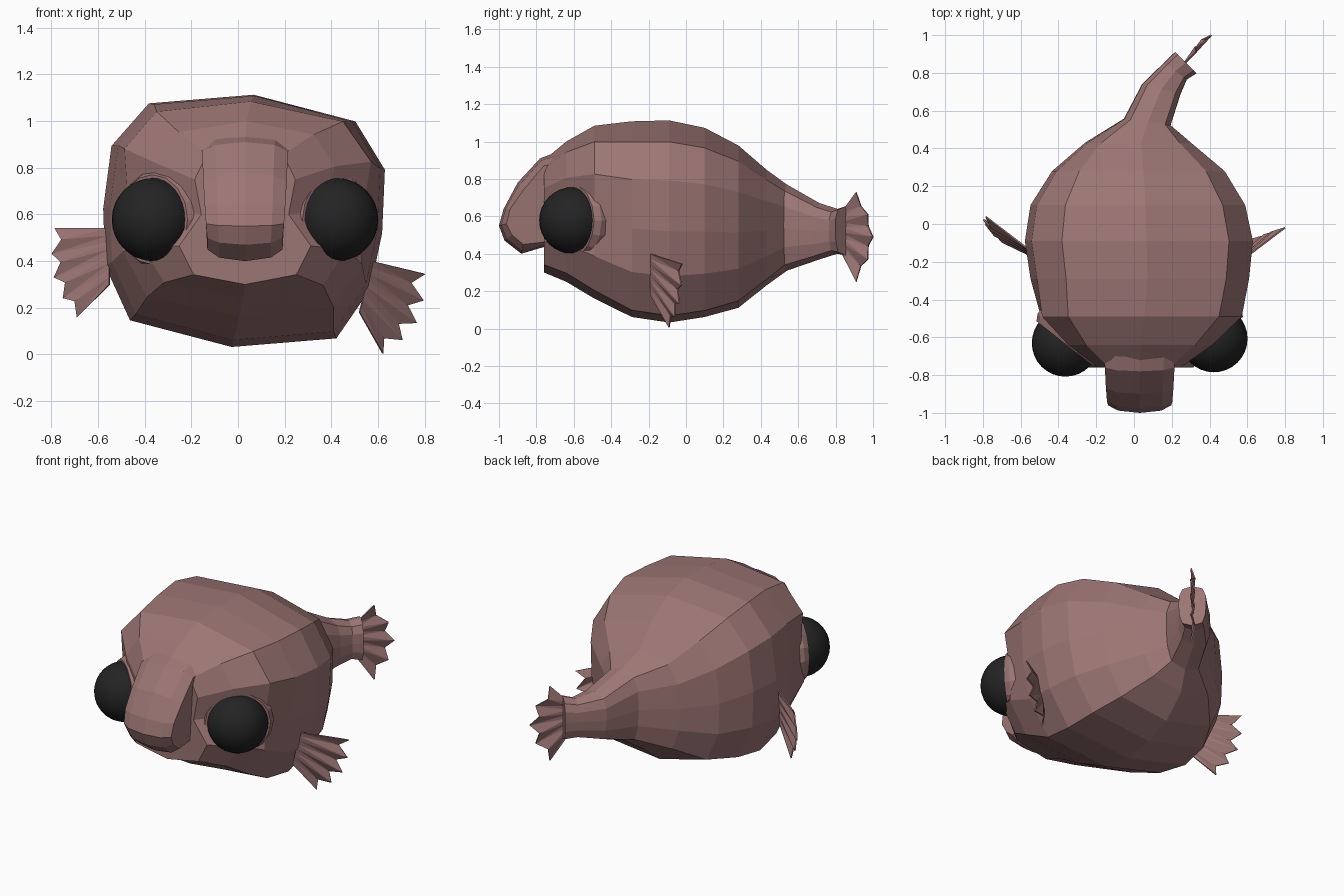
import bpy, bmesh, math
from mathutils import Vector, Matrix

if "Cube" in bpy.data.objects:
    bpy.data.objects.remove(bpy.data.objects["Cube"])


def material(name, rgb):
    m = bpy.data.materials.new(name)
    m.diffuse_color = (*rgb, 1)
    m.use_nodes = True
    m.node_tree.nodes["Principled BSDF"].inputs["Base Color"].default_value = m.diffuse_color
    return m


SKIN = material("dusty pink skin", (0.33, 0.18, 0.175))
BLACK = material("eye black", (0.017, 0.017, 0.017))


def finish(name, bm, mat):
    me = bpy.data.meshes.new(name)
    bmesh.ops.recalc_face_normals(bm, faces=bm.faces)
    bm.to_mesh(me)
    bm.free()
    me.materials.append(mat)
    ob = bpy.data.objects.new(name, me)
    bpy.context.collection.objects.link(ob)
    return ob


def loft(name, rings, mat):
    """Skin closed rings of equal point count and cap both ends."""
    bm = bmesh.new()
    vs = [[bm.verts.new(p) for p in r] for r in rings]
    n = len(rings[0])
    for a, b in zip(vs, vs[1:]):
        for i in range(n):
            j = (i + 1) % n
            bm.faces.new((a[i], a[j], b[j], b[i]))
    bm.faces.new(vs[0])
    bm.faces.new(vs[-1])
    return finish(name, bm, mat)


def fan(name, ra, rb, ta, tb, bulge, n=9):
    """Pleated fin between a root edge and a jagged, bulging tip edge."""
    ra, rb, ta, tb, bulge = map(Vector, (ra, rb, ta, tb, bulge))
    normal = (ta - rb).cross(tb - ra).normalized()
    bm = bmesh.new()
    prev = None
    for i in range(n):
        t = i / (n - 1)
        root = ra.lerp(rb, t)
        tip = ta.lerp(tb, t) + bulge * math.sin(math.pi * t)
        if i % 2:
            tip = tip.lerp(root, 0.2) + normal * 0.02
        pair = (bm.verts.new(root), bm.verts.new(tip))
        if prev:
            bm.faces.new((prev[0], prev[1], pair[1]))
            bm.faces.new((prev[0], pair[1], pair[0]))
        prev = pair
    ob = finish(name, bm, SKIN)
    mod = ob.modifiers.new("thickness", 'SOLIDIFY')
    mod.thickness = 0.008
    mod.offset = 0


# Body and tail: one 12-sided section, scaled, rolled and turned along the fish
HALF = [(0, 1), (0.74, 0.86), (0.98, 0.50), (1, 0.0), (0.95, -0.45), (0.74, -0.86), (0, -1)]
# centre x, y, half width, top z, bottom z, roll, yaw, eye-level width, jaw width
STATIONS = [
    (0.03, -0.76, 0.22, 0.90, 0.30, 0, 0, 0.85, 1.35),
    (0.03, -0.64, 0.39, 1.00, 0.25, 1, 0, 0.88, 1.18),
    (0.03, -0.49, 0.54, 1.085, 0.16, 3, 0, 0.93, 1),
    (0.025, -0.29, 0.575, 1.11, 0.06, 5, 0, 1, 1),
    (0.02, -0.09, 0.60, 1.115, 0.03, 5, 0, 1, 1),
    (0.015, 0.10, 0.565, 1.075, 0.06, 5, 0, 1, 1),
    (0.02, 0.28, 0.455, 0.98, 0.11, 4, 0, 1, 1),
    (0.02, 0.43, 0.28, 0.85, 0.23, 3, 0, 1, 1),
    (0.07, 0.54, 0.125, 0.77, 0.31, 1, -8, 1, 1),
    (0.145, 0.715, 0.105, 0.67, 0.37, 0, -15, 1, 1),
    (0.22, 0.81, 0.075, 0.64, 0.40, 0, -38, 1, 1),
    (0.275, 0.855, 0.08, 0.655, 0.39, 0, -45, 1, 1),
]


def station(cx, y, hw, top, bottom, roll, yaw, eye, jaw):
    pts = []
    for i, (px, pz) in enumerate(HALF):
        k = eye if i == 3 else jaw if i > 3 else 1
        pts.append(Vector((px * hw * k, 0, pz * (top - bottom) / 2)))
    pts += [Vector((-p.x, 0, p.z)) for p in pts[-2:0:-1]]
    rot = Matrix.Rotation(math.radians(yaw), 3, 'Z') @ Matrix.Rotation(math.radians(roll), 3, 'Y')
    c = Vector((cx, y, (top + bottom) / 2))
    return [rot @ p + c for p in pts]


loft("body", [station(*s) for s in STATIONS], SKIN)

# Drooping snout: side profiles lofted across x
MIDDLE = [(-0.70, 0.94), (-0.78, 0.91), (-0.90, 0.78), (-0.975, 0.64), (-1.0, 0.55),
          (-0.97, 0.47), (-0.88, 0.40), (-0.78, 0.43), (-0.70, 0.45)]
EDGE = [(-0.66, 0.89), (-0.76, 0.87), (-0.87, 0.74), (-0.94, 0.64), (-0.96, 0.56),
        (-0.93, 0.50), (-0.87, 0.45), (-0.78, 0.46), (-0.66, 0.48)]
slices = []
for x, t in ((-0.19, 0), (-0.13, 0.7), (0, 1), (0.13, 0.7), (0.19, 0)):
    ring = []
    for i, (e, m) in enumerate(zip(EDGE, MIDDLE)):
        narrow = 1 - 0.03 * min(i, 5)
        ring.append((0.03 + x * narrow, e[0] + (m[0] - e[0]) * t, e[1] + (m[1] - e[1]) * t))
    slices.append(ring)
loft("snout", slices, SKIN)

# Eyes with stepped sockets
for side, label, y in ((1, "right", -0.607), (-1, "left", -0.63)):
    centre = Vector((0.03 + side * 0.393, y, 0.578))
    axis = Vector((side * 0.62, -0.78, 0)).normalized()
    across = Vector((-axis.y, axis.x, 0))
    rings = []
    for r, d in ((0.17, 0.005), (0.192, 0.005), (0.212, -0.03), (0.212, -0.09), (0.19, -0.2)):
        rings.append([centre + axis * d
                      + across * (r * math.cos(i * math.pi / 8))
                      + Vector((0, 0, r * math.sin(i * math.pi / 8))) for i in range(16)])
    loft(label + "_eye_socket", rings, SKIN)
    bm = bmesh.new()
    bmesh.ops.create_uvsphere(bm, u_segments=32, v_segments=16, radius=0.178)
    bmesh.ops.translate(bm, verts=bm.verts, vec=centre)
    for f in bm.faces:
        f.smooth = True
    finish(label + "_eye", bm, BLACK)

# Fins
fan("right_fin", (0.575, -0.19, 0.40), (0.52, -0.19, 0.18),
    (0.80, -0.02, 0.345), (0.62, -0.09, 0.005), (0.055, 0.02, -0.04))
fan("left_fin", (-0.55, -0.14, 0.54), (-0.55, -0.17, 0.30),
    (-0.785, 0.04, 0.54), (-0.69, -0.08, 0.16), (-0.05, 0.02, -0.02))
fan("tail_fin", (0.25, 0.83, 0.62), (0.25, 0.83, 0.41),
    (0.33, 0.91, 0.73), (0.33, 0.91, 0.25), (0.08, 0.09, 0))
